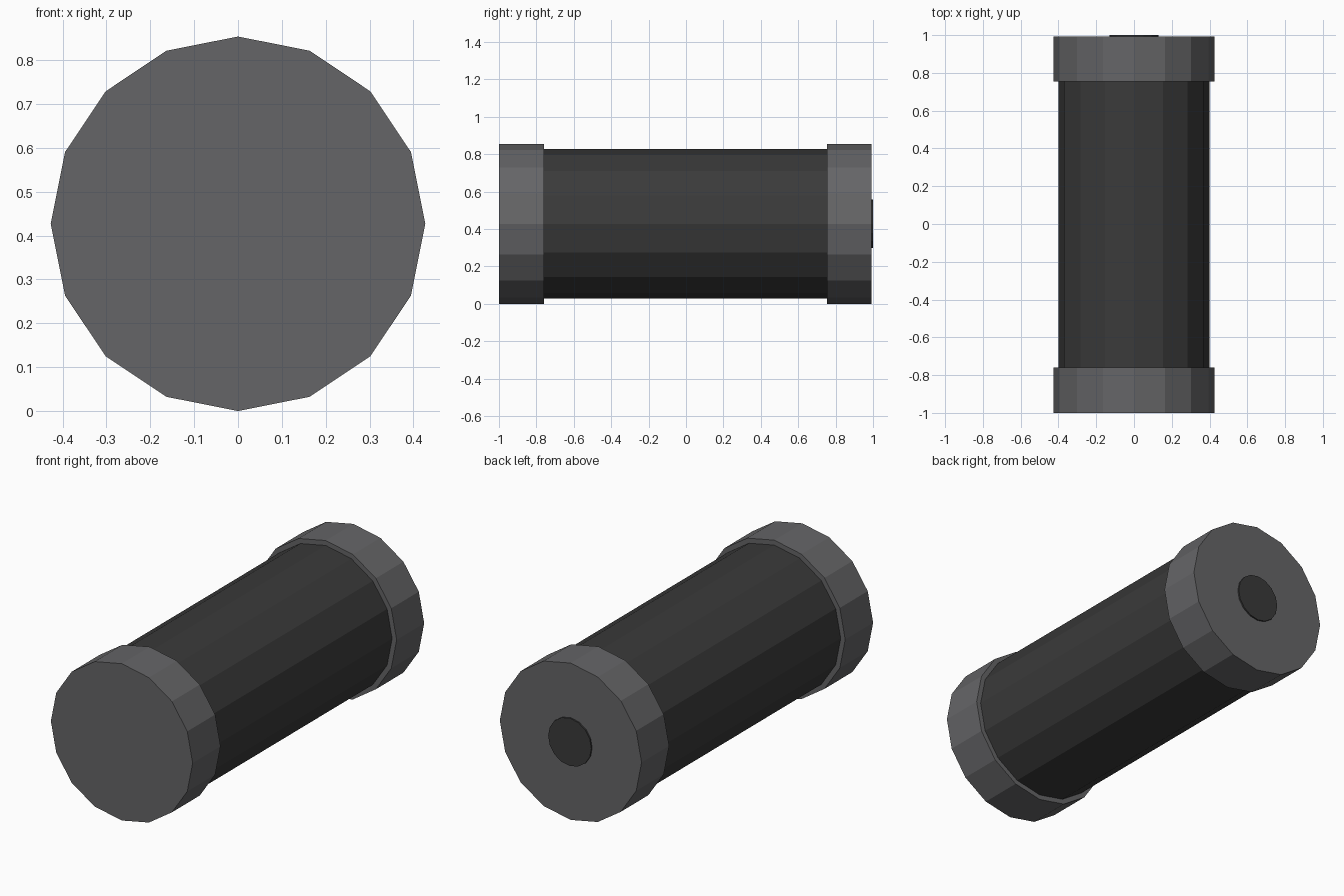
import bpy
import math

SIDES = 16
AXIS_Z = 0.427

if "Cube" in bpy.data.objects:
    bpy.data.objects.remove(bpy.data.objects["Cube"])


def make_material(name, color):
    mat = bpy.data.materials.new(name)
    mat.use_nodes = True
    mat.diffuse_color = color
    mat.node_tree.nodes["Principled BSDF"].inputs["Base Color"].default_value = color
    return mat


def barrel(name, radius, y_start, y_end, mat):
    """Flat-sided cylinder lying along y."""
    bpy.ops.mesh.primitive_cylinder_add(
        vertices=SIDES, radius=radius, depth=y_end - y_start,
        location=(0, (y_start + y_end) / 2, AXIS_Z),
        rotation=(math.pi / 2, 0, 0))
    obj = bpy.context.object
    obj.name = name
    obj.data.materials.append(mat)
    bpy.ops.object.transform_apply(location=True, rotation=True, scale=True)
    bpy.ops.object.shade_flat()
    return obj


grey = make_material("mid grey", (0.13, 0.13, 0.135, 1))
charcoal = make_material("charcoal", (0.042, 0.042, 0.042, 1))

# Main tube between the two wider end caps
barrel("tube_body", 0.40, -0.90, 0.90, charcoal)
barrel("front_cap", 0.427, -1.0, -0.76, grey)
barrel("back_cap", 0.427, 0.755, 0.992, grey)

# Small raised disc in the middle of the back cap
barrel("back_button", 0.13, 0.95, 1.0, charcoal)
